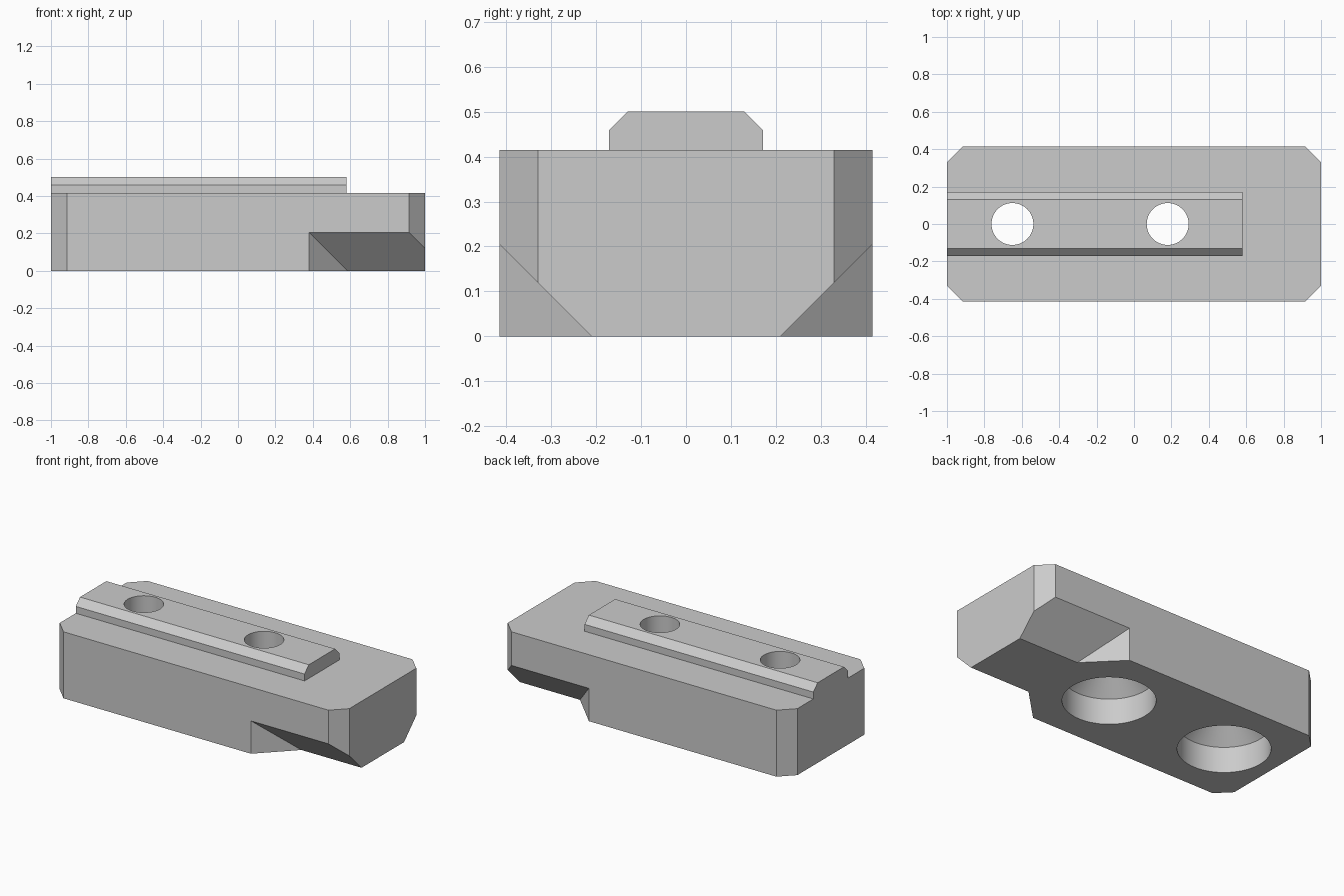
import bpy
import bmesh
from math import cos, sin, tau

cube = bpy.data.objects.get("Cube")
if cube:
    bpy.data.objects.remove(cube, do_unlink=True)

LENGTH, HALF_W, BODY_H, TOP = 1.0, 0.415, 0.415, 0.5
CORNER = 0.085          # vertical corner chamfers
RAIL_END, RAIL_W, RAIL_CHAMFER = 0.58, 0.172, 0.042
HOLE_R, BORE_R, BORE_DEPTH = 0.112, 0.26, 0.16

grey = bpy.data.materials.new("light grey")
grey.use_nodes = True
colour = (0.6, 0.6, 0.6, 1)
grey.diffuse_color = colour
grey.node_tree.nodes["Principled BSDF"].inputs["Base Color"].default_value = colour


def loft(name, rings):
    """Closed solid through rings that have equal point counts."""
    bm = bmesh.new()
    loops = [[bm.verts.new(p) for p in ring] for ring in rings]
    for a, b in zip(loops, loops[1:]):
        for i in range(len(a)):
            j = (i + 1) % len(a)
            bm.faces.new((a[i], a[j], b[j], b[i]))
    bm.faces.new(loops[0])
    bm.faces.new(loops[-1])
    bmesh.ops.recalc_face_normals(bm, faces=bm.faces)
    mesh = bpy.data.meshes.new(name)
    bm.to_mesh(mesh)
    bm.free()
    mesh.materials.append(grey)
    obj = bpy.data.objects.new(name, mesh)
    bpy.context.collection.objects.link(obj)
    return obj


def combine(target, other, operation):
    """Apply a boolean and remove the helper."""
    mod = target.modifiers.new(other.name, "BOOLEAN")
    mod.operation = operation
    mod.solver = "EXACT"
    mod.object = other
    bpy.context.view_layer.objects.active = target
    bpy.ops.object.modifier_apply(modifier=mod.name)
    bpy.data.objects.remove(other, do_unlink=True)


# Block with chamfered vertical corners
x, y = LENGTH - CORNER, HALF_W - CORNER
outline = [(LENGTH, -y), (LENGTH, y), (x, HALF_W), (-x, HALF_W),
           (-LENGTH, y), (-LENGTH, -y), (-x, -HALF_W), (x, -HALF_W)]
body = loft("slide_block", [[(px, py, z) for px, py in outline] for z in (0, BODY_H)])

# Guide rail with chamfered upper edges, sunk into the block and joined
w, c = RAIL_W, RAIL_CHAMFER
section = [(-w, BODY_H / 2), (w, BODY_H / 2), (w, TOP - c),
           (w - c, TOP), (c - w, TOP), (-w, TOP - c)]
rail = loft("guide_rail", [[(px, py, pz) for py, pz in section]
                           for px in (-LENGTH, RAIL_END)])
combine(body, rail, "UNION")

# Sloping undercuts at one end, each with a diagonal inner wall
for side in (-1, 1):
    wedge = [(0.01, -0.2), (0.61, 0.4), (0.61, -0.2)]
    cutter = loft("undercut", [[(0.795 - py, side * py, pz) for py, pz in wedge],
                               [(1.2, side * py, pz) for py, pz in wedge]])
    combine(body, cutter, "DIFFERENCE")

# Screw holes: wide bore below, cone, narrow hole above
profile = [(BORE_R, -0.1), (BORE_R, BORE_DEPTH),
           (HOLE_R, BORE_DEPTH + BORE_R - HOLE_R), (HOLE_R, TOP + 0.1)]
for cx in (-0.65, 0.18):
    cutter = loft("screw_hole", [[(cx + r * cos(tau * i / 64), r * sin(tau * i / 64), z)
                                  for i in range(64)] for r, z in profile])
    combine(body, cutter, "DIFFERENCE")

# Smooth hole walls, crisp edges elsewhere
bpy.ops.object.select_all(action="DESELECT")
body.select_set(True)
bpy.context.view_layer.objects.active = body
bpy.ops.object.shade_smooth_by_angle(angle=0.5)
